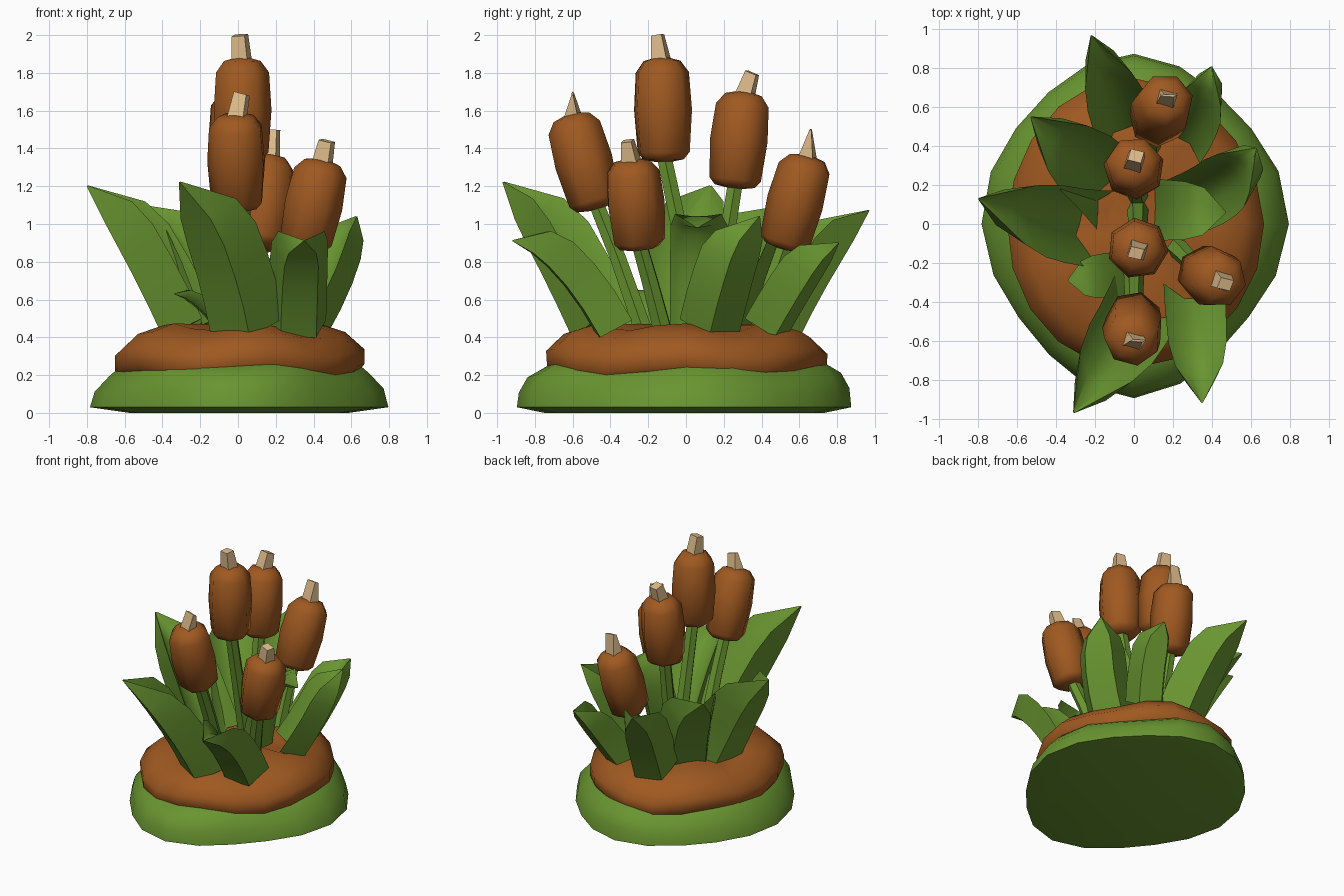
import bpy, bmesh
from math import sin, cos, tau, radians
from mathutils import Vector

cube = bpy.data.objects.get("Cube")
if cube:
    bpy.data.objects.remove(cube, do_unlink=True)


def material(name, rgb):
    m = bpy.data.materials.new(name)
    m.use_nodes = True
    m.diffuse_color = (*rgb, 1)
    m.node_tree.nodes["Principled BSDF"].inputs["Base Color"].default_value = (*rgb, 1)
    return m


GREEN = material("leaf green", (0.14, 0.30, 0.03))
BROWN = material("reed brown", (0.35, 0.10, 0.015))
TAN = material("pale tan", (0.72, 0.49, 0.25))


def loft(name, rings, mat, angle=50):
    """Skin a list of equal-sized point rings and close both ends."""
    bm = bmesh.new()
    loops = [[bm.verts.new(p) for p in ring] for ring in rings]
    n = len(loops[0])
    for a, b in zip(loops, loops[1:]):
        for i in range(n):
            j = (i + 1) % n
            bm.faces.new((a[i], a[j], b[j], b[i]))
    bm.faces.new(loops[0][::-1])
    bm.faces.new(loops[-1])
    bmesh.ops.recalc_face_normals(bm, faces=bm.faces)
    mesh = bpy.data.meshes.new(name)
    bm.to_mesh(mesh)
    bm.free()
    mesh.materials.append(mat)
    ob = bpy.data.objects.new(name, mesh)
    bpy.context.collection.objects.link(ob)
    bpy.ops.object.select_all(action="DESELECT")
    ob.select_set(True)
    bpy.context.view_layer.objects.active = ob
    bpy.ops.object.shade_smooth_by_angle(angle=radians(angle))


def ring(center, axis, radius, sides, turn=0, squash=1):
    """Circle of points around a centre, square to the axis."""
    axis = axis.normalized()
    u = Vector((0, 1, 0)).cross(axis).normalized()
    v = axis.cross(u)
    angles = [tau * i / sides + turn for i in range(sides)]
    return [center + u * radius * cos(a) + v * radius * squash * sin(a) for a in angles]


def mound(name, profile, mat, phase, pinch, wave, sides=20):
    """Lumpy oval loft, pinched on the diagonals; rows are height, x radius, y radius."""
    rings = []
    for z, rx, ry in profile:
        pts = []
        for i in range(sides):
            a = tau * i / sides
            k = 1 + pinch * (cos(4 * a) - 1) + 0.014 * sin(3 * a + phase)
            lift = wave * sin(5 * a + phase) if z > 0.1 else 0
            pts.append((rx * k * cos(a), ry * k * sin(a), z + lift))
        rings.append(pts)
    loft(name, rings, mat, 60)


# Grassy base and soil cap
mound("grass_base", [(0, .58, .74), (.03, .79, .885), (.12, .765, .875),
                     (.20, .69, .83), (.27, .61, .71)], GREEN, 0.6, .036, .015)
mound("soil_cap", [(.17, .61, .69), (.24, .66, .74), (.32, .66, .745),
                   (.41, .56, .65), (.455, .42, .50), (.45, .15, .18)], BROWN, 2.0, .006, .02)

# Reeds: stem foot, head bottom, head top, spike end, spike end squash
reeds = [
    ((0, -.22, .42), (0, -.47, 1.08), (-.01, -.61, 1.58), (.02, -.60, 1.69), .15),
    ((.02, .08, .42), (.02, -.12, 1.33), (.02, -.13, 1.88), (.01, -.15, 2.0), .8),
    ((.02, .14, .42), (0, .26, 1.19), (0, .31, 1.70), (.01, .35, 1.80), .9),
    ((.22, -.12, .42), (.35, -.25, .87), (.45, -.29, 1.34), (.47, -.31, 1.44), .8),
    ((.08, .38, .42), (.11, .52, .87), (.17, .65, 1.36), (.18, .66, 1.50), .15),
]
HEAD = [(0, .05), (.02, .11), (.09, .142), (.5, .158), (.86, .145), (.97, .10), (1, .04)]
for i, (foot, low, high, end, squash) in enumerate(reeds, 1):
    foot, low, high, end = map(Vector, (foot, low, high, end))
    axis = high - low
    bend = foot.lerp(low, .55) + Vector((0, 0, .03))
    top = low + axis * .1
    loft(f"reed_stem_{i}", [ring(foot, bend - foot, .055, 6), ring(bend, top - foot, .048, 6),
                            ring(top, axis, .045, 6)], GREEN)
    loft(f"reed_head_{i}", [ring(low + axis * t, axis, r, 7, .4 * i) for t, r in HEAD], BROWN, 60)
    loft(f"reed_spike_{i}", [ring(high - axis * .06, axis, .064, 4, .5),
                             ring(end, end - high, .05, 4, .5, squash)], TAN, 20)


BLADE = [(0, 1.05), (.2, 1.05), (.4, 1.03), (.6, 1), (.77, .82), (1, .03)]


def leaf(name, base, bend, tip, width, depth):
    """Trough-shaped blade swept along the curved path of its outer ridge."""
    base, bend, tip = map(Vector, (base, bend, tip))
    side = Vector((0, 0, 1)).cross(tip - base).normalized()
    rings = []
    for t, w in BLADE:
        c = base * (1 - t) ** 2 + bend * 2 * t * (1 - t) + tip * t * t
        tangent = (bend - base) * (1 - t) + (tip - bend) * t
        inward = tangent.cross(side).normalized()
        if inward.z < 0:
            inward = -inward
        s = side * width * w / 2
        rise = inward * depth * w
        floor = inward * (.05 + depth * .2) * w
        rings.append([c - s + rise, c - s * .6, c + s * .6, c + s + rise,
                      c + s * .35 + floor, c - s * .35 + floor])
    loft(name, rings, GREEN, 60)


# Leaves fanned around the reeds: base, bend, tip, width, depth
leaves = [
    ("leaf_right", (-.37, .03, .4), (-.55, .02, .80), (-.80, .13, 1.2), .38, .24),
    ("leaf_back_right", (-.20, .25, .4), (-.30, .38, .8), (-.53, .55, 1.1), .38, .2),
    ("leaf_back", (-.08, .57, .4), (-.12, .74, .75), (-.22, .97, 1.07), .31, .21),
    ("leaf_back_left", (.27, .50, .4), (.40, .68, .72), (.40, .81, .9), .26, .17),
    ("leaf_left", (.40, .2, .4), (.62, .29, .78), (.63, .39, 1.04), .32, .18),
    ("leaf_inner", (.17, .07, .4), (.26, .07, 1.10), (.47, .06, .98), .30, .08),
    ("leaf_front_left", (.32, -.46, .4), (.33, -.68, .80), (.35, -.92, .91), .30, .18),
    ("leaf_front", (-.04, -.54, .4), (-.11, -.72, .80), (-.31, -.97, 1.22), .38, .23),
    ("leaf_small", (-.08, -.26, .4), (-.22, -.27, .60), (-.34, -.29, .63), .22, .06),
]
for args in leaves:
    leaf(*args)
